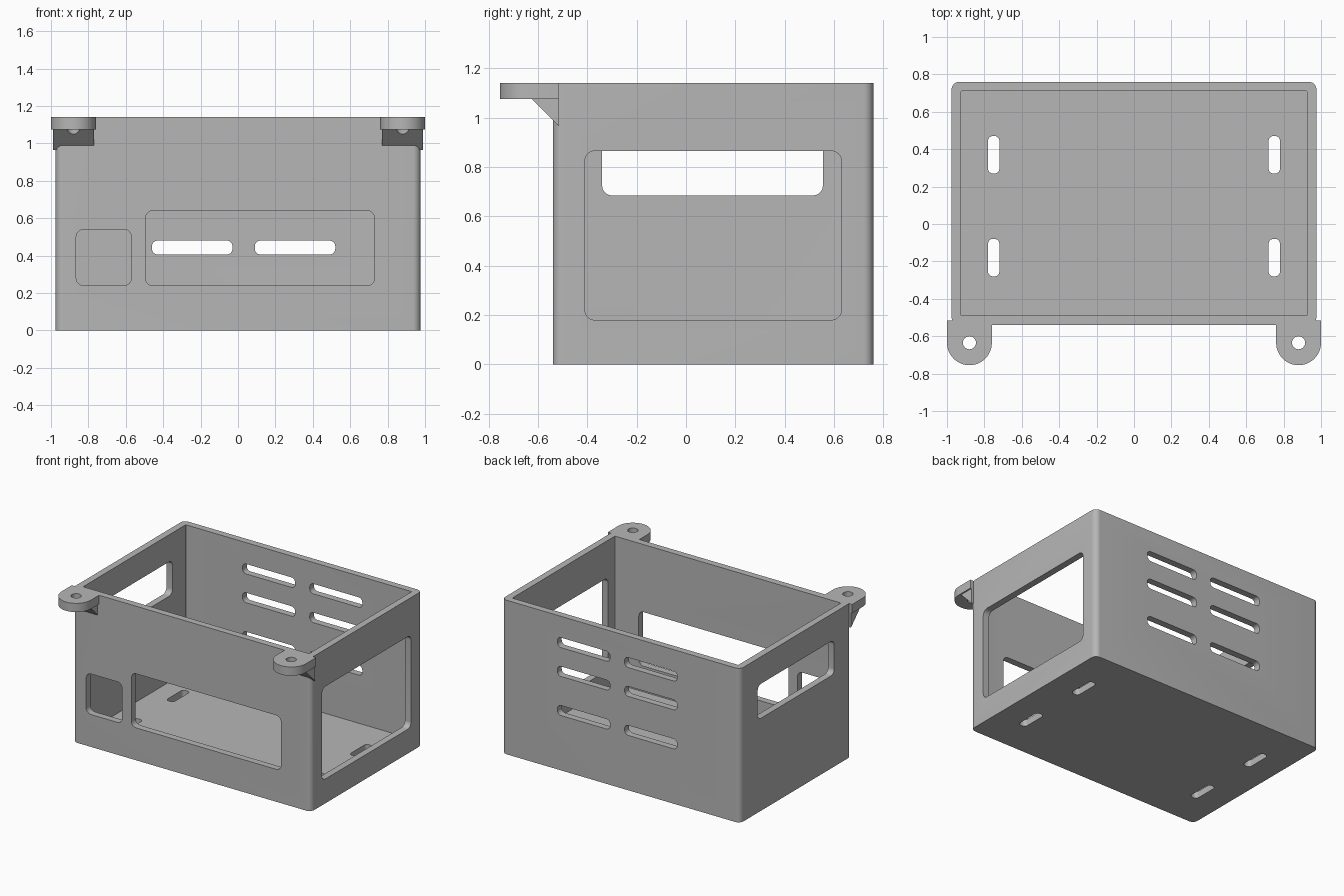
import bpy, bmesh
from math import sin, cos, pi, radians

if "Cube" in bpy.data.objects:
    bpy.data.objects.remove(bpy.data.objects["Cube"], do_unlink=True)

GREY = 0.47
grey = bpy.data.materials.new("matte grey")
grey.use_nodes = True
grey.diffuse_color = (GREY, GREY, GREY, 1)
grey.node_tree.nodes["Principled BSDF"].inputs["Base Color"].default_value = (GREY, GREY, GREY, 1)


def arc(cx, cy, r, start, end, steps):
    angles = [radians(start + (end - start) * i / steps) for i in range(steps + 1)]
    return [(cx + r * cos(a), cy + r * sin(a)) for a in angles]


def rounded(u0, u1, v0, v1, r):
    """Outline of a rectangle with rounded corners."""
    return (arc(u1 - r, v1 - r, r, 0, 90, 8) + arc(u0 + r, v1 - r, r, 90, 180, 8)
            + arc(u0 + r, v0 + r, r, 180, 270, 8) + arc(u1 - r, v0 + r, r, 270, 360, 8))


def prism(bm, outline, axis, lo, hi):
    """Extrude a flat outline along the x, y or z axis."""
    place = {"x": lambda u, v, w: (w, u, v),
             "y": lambda u, v, w: (u, w, v),
             "z": lambda u, v, w: (u, v, w)}[axis]
    bottom = [bm.verts.new(place(u, v, lo)) for u, v in outline]
    top = [bm.verts.new(place(u, v, hi)) for u, v in outline]
    n = len(outline)
    bm.faces.new(bottom)
    bm.faces.new(top[::-1])
    for i in range(n):
        j = (i + 1) % n
        bm.faces.new((bottom[i], top[i], top[j], bottom[j]))


def make(name, prisms):
    bm = bmesh.new()
    for args in prisms:
        prism(bm, *args)
    bmesh.ops.recalc_face_normals(bm, faces=bm.faces[:])
    mesh = bpy.data.meshes.new(name)
    bm.to_mesh(mesh)
    bm.free()
    mesh.materials.append(grey)
    obj = bpy.data.objects.new(name, mesh)
    bpy.context.scene.collection.objects.link(obj)
    return obj


HEIGHT = 1.14

# Solid outer body
enclosure = make("enclosure", [(rounded(-0.975, 0.975, -0.54, 0.76, 0.04), "z", 0, HEIGHT)])

# Mounting ears with sloped gussets at the two front corners
plates, gussets, openings = [], [], []
slope = [(-0.625, 1.075), (-0.625, 1.1), (-0.515, 1.1), (-0.515, 0.965)]
for side in (-1, 1):
    cx = side * 0.88
    ear = arc(cx, -0.635, 0.12, 180, 360, 24) + [(cx + 0.12, -0.515), (cx - 0.12, -0.515)]
    plates.append((ear, "z", 1.075, HEIGHT))
    gussets.append((slope, "x", cx - 0.11, cx + 0.11))
    # Screw hole
    openings.append((arc(cx, -0.635, 0.035, 0, 345, 23), "z", 0.9, 1.2))
    # Floor slots
    for y in (-0.18, 0.37):
        x = side * 0.75
        openings.append((rounded(x - 0.03, x + 0.03, y - 0.1, y + 0.1, 0.025), "z", -0.05, 0.1))

# Front windows
openings.append((rounded(-0.865, -0.57, 0.24, 0.54, 0.04), "y", -0.6, -0.45))
openings.append((rounded(-0.495, 0.73, 0.24, 0.64, 0.04), "y", -0.6, -0.45))
# Side windows
openings.append((rounded(-0.41, 0.63, 0.18, 0.865, 0.04), "x", 0.85, 1.05))
openings.append((rounded(-0.34, 0.555, 0.685, 0.94, 0.04), "x", -1.05, -0.85))
# Back vents
for x in (-0.245, 0.305):
    for z in (0.443, 0.732, 0.945):
        openings.append((rounded(x - 0.215, x + 0.215, z - 0.037, z + 0.037, 0.03), "y", 0.65, 0.85))

cavity = [(rounded(-0.925, 0.925, -0.49, 0.71, 0.005), "z", 0.05, 1.3)]

# Combine the parts, then hollow and pierce them
helpers = []
for name, prisms, operation in (("ear_plates", plates, "UNION"),
                                ("ear_gussets", gussets, "UNION"),
                                ("cavity_cutter", cavity, "DIFFERENCE"),
                                ("opening_cutter", openings, "DIFFERENCE")):
    helper = make(name, prisms)
    helper.hide_render = True
    helpers.append(helper)
    mod = enclosure.modifiers.new(name, "BOOLEAN")
    mod.operation = operation
    mod.solver = "EXACT"
    mod.object = helper

bpy.context.view_layer.update()
result = bpy.data.meshes.new_from_object(enclosure.evaluated_get(bpy.context.evaluated_depsgraph_get()))
enclosure.modifiers.clear()
enclosure.data = result
result.name = "enclosure"
for helper in helpers:
    bpy.data.objects.remove(helper, do_unlink=True)

for obj in bpy.context.selected_objects:
    obj.select_set(False)
enclosure.select_set(True)
bpy.context.view_layer.objects.active = enclosure
bpy.ops.object.shade_smooth_by_angle(angle=radians(30))
